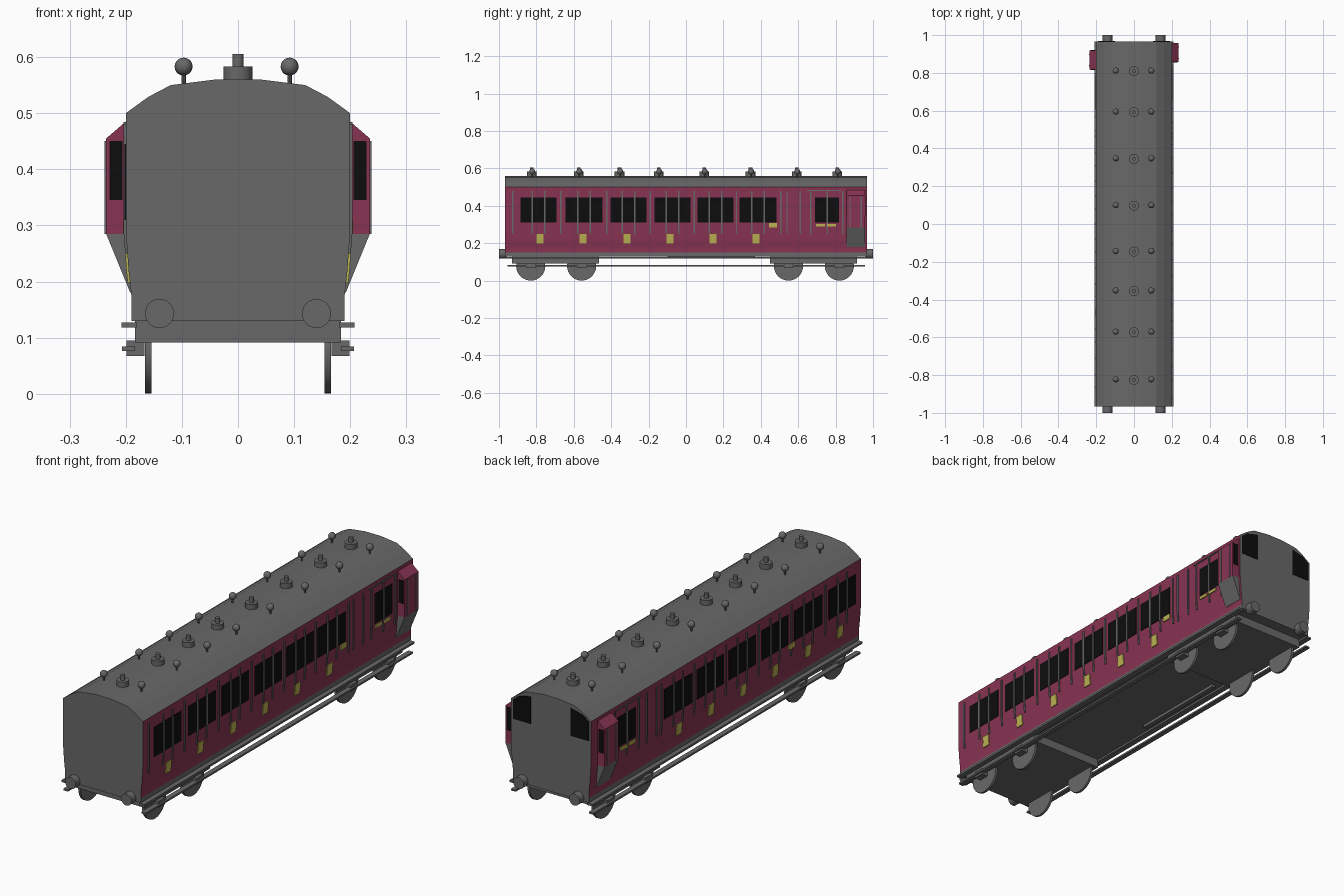
import bpy, bmesh, math
from mathutils import Matrix, Vector

if "Cube" in bpy.data.objects:
    bpy.data.objects.remove(bpy.data.objects["Cube"])


def material(name, rgb):
    m = bpy.data.materials.new(name)
    m.diffuse_color = (*rgb, 1)
    m.use_nodes = True
    m.node_tree.nodes["Principled BSDF"].inputs["Base Color"].default_value = m.diffuse_color
    return m


GREY = material("grey", (0.14, 0.14, 0.14))
MAROON = material("maroon", (0.25, 0.034, 0.086))
BLACK = material("black glass", (0.004, 0.004, 0.004))
YELLOW = material("brass yellow", (0.50, 0.45, 0.085))


def finish(name, bm, *mats, smooth=False):
    bmesh.ops.recalc_face_normals(bm, faces=bm.faces)
    me = bpy.data.meshes.new(name)
    bm.to_mesh(me)
    bm.free()
    for m in mats:
        me.materials.append(m)
    ob = bpy.data.objects.new(name, me)
    bpy.context.collection.objects.link(ob)
    if smooth:
        bpy.ops.object.select_all(action='DESELECT')
        ob.select_set(True)
        bpy.context.view_layer.objects.active = ob
        bpy.ops.object.shade_smooth_by_angle(angle=math.radians(35))
    return ob


def prism(bm, pts, y0, y1):
    """Extrude an x/z outline along y."""
    a = [bm.verts.new((x, y0, z)) for x, z in pts]
    b = [bm.verts.new((x, y1, z)) for x, z in pts]
    faces = [bm.faces.new(a), bm.faces.new(b[::-1])]
    n = len(pts)
    for i in range(n):
        j = (i + 1) % n
        faces.append(bm.faces.new((a[i], a[j], b[j], b[i])))
    return faces


def box(bm, x0, x1, y0, y1, z0, z1):
    prism(bm, [(x0, z0), (x1, z0), (x1, z1), (x0, z1)], y0, y1)


def cyl(bm, c, r, h, axis='Z', seg=24):
    rot = {'Z': Matrix(), 'X': Matrix.Rotation(math.pi / 2, 4, 'Y'),
           'Y': Matrix.Rotation(math.pi / 2, 4, 'X')}[axis]
    bmesh.ops.create_cone(bm, cap_ends=True, segments=seg, radius1=r, radius2=r,
                          depth=h, matrix=Matrix.Translation(c) @ rot)


# Half cross-section of the coach side, and the roof outline
SIDE = [(0.19, 0.13), (0.19, 0.15), (0.19, 0.175), (0.195, 0.22), (0.2, 0.29), (0.2, 0.5)]
ROOF = [(0.16, 0.529), (0.12, 0.55), (0.04, 0.56)]


def side_x(z):
    for (xa, za), (xb, zb) in zip(SIDE, SIDE[1:]):
        if za <= z <= zb:
            return xa + (xb - xa) * (z - za) / (zb - za)
    return 0.2


def plate(bm, s, y0, y1, z0, z1, t):
    """Thin plate that follows the curve of the coach side."""
    zs = [z0] + [z for _, z in SIDE if z0 < z < z1] + [z1]
    outer = [(s * (side_x(z) + t), z) for z in zs]
    inner = [(s * (side_x(z) - 0.002), z) for z in reversed(zs)]
    prism(bm, outer + inner, y0, y1)


# Body shell: maroon sides, grey roof, ends and floor
bm = bmesh.new()
half = SIDE + ROOF
prism(bm, half + [(-x, z) for x, z in reversed(half)], -0.967, 0.967)
bmesh.ops.recalc_face_normals(bm, faces=bm.faces)
for f in bm.faces:
    if abs(f.normal.x) > 0.9 and f.calc_center_median().z > 0.15:
        f.material_index = 1
finish("coach_body", bm, GREY, MAROON)

# Side details; the left side is the right side moved slightly forward
GROUPS = [(-0.888, -0.69), (-0.647, -0.444), (-0.406, -0.209),
          (-0.171, 0.027), (0.059, 0.257), (0.283, 0.487)]
SHIFT = {1: 0.0, -1: -0.043}
glass, bars, brass = bmesh.new(), bmesh.new(), bmesh.new()
for s, dy in SHIFT.items():
    dividers = [-0.925, 0.507, 0.54, 0.61, 0.668, 0.755, 0.838]
    for i, (a, b) in enumerate(GROUPS):
        w = (b - a) / 3
        dividers += [a + w, a + 2 * w]
        if i:
            dividers.append((a + GROUPS[i - 1][1]) / 2)
        for k in range(3):
            plate(glass, s, a + k * w + 0.002 + dy, a + (k + 1) * w - 0.002 + dy, 0.31, 0.445, 0.002)
    for a, b in ((0.69, 0.753), (0.757, 0.818)):
        plate(glass, s, a + dy, b + dy, 0.31, 0.445, 0.002)
    for y in dividers:
        if y + dy > -0.96:
            plate(bars, s, y - 0.004 + dy, y + 0.004 + dy, 0.25, 0.48, 0.004)
    # Cornice strip above the guard's door
    plate(bars, s, 0.65 + dy, 0.83 + dy, 0.479, 0.484, 0.004)
    # Lower brass plates and door handles
    for y in (-0.78, -0.55, -0.315, -0.086, 0.144, 0.374):
        plate(brass, s, y - 0.019 + dy, y + 0.019 + dy, 0.198, 0.25, 0.004)
    hy = 0.465 if s > 0 else -0.425
    plate(brass, s, hy - 0.022 + dy, hy + 0.022 + dy, 0.285, 0.308, 0.005)
    for y in (0.718, 0.778):
        plate(brass, s, y - 0.024 + dy, y + 0.024 + dy, 0.288, 0.302, 0.005)
    # End windows at the rear, tops following the roof
    prism(glass, [(s * 0.10, 0.41), (s * 0.19, 0.41), (s * 0.19, 0.498),
                  (s * 0.16, 0.52), (s * 0.10, 0.535)], 0.965, 0.969)
finish("window_panes", glass, BLACK)
finish("side_beading", bars, GREY)
finish("brass_plates", brass, YELLOW)

# Guard lookouts bulging from both sides, grey below and glazed at both ends
for s, y0, y1 in ((1, 0.857, 0.957), (-1, 0.818, 0.918)):
    name = "right" if s > 0 else "left"
    bm = bmesh.new()
    prism(bm, [(s * x, z) for x, z in ((0.185, 0.285), (0.235, 0.285), (0.235, 0.455),
                                       (0.2, 0.485), (0.185, 0.485))], y0, y1)
    finish(name + "_lookout", bm, MAROON)
    bm = bmesh.new()
    prism(bm, [(s * x, z) for x, z in ((0.185, 0.18), (0.192, 0.18), (0.235, 0.285),
                                       (0.185, 0.285))], y0, y1)
    for y in (y0 + 0.02, y1 - 0.02):
        box(bm, *sorted((s * 0.232, s * 0.238)), y - 0.003, y + 0.003, 0.285, 0.45)
    finish(name + "_lookout_base", bm, GREY)
    bm = bmesh.new()
    for y in (y0, y1):
        box(bm, *sorted((s * 0.206, s * 0.229)), y - 0.002, y + 0.002, 0.345, 0.45)
    finish(name + "_lookout_glass", bm, BLACK)

# Roof ventilators: central lamp tops with a ball vent on either side
bm = bmesh.new()
for y in (0.812, 0.595, 0.348, 0.10, -0.143, -0.352, -0.57, -0.822):
    cyl(bm, (0, y - 0.003, 0.569), 0.026, 0.028)
    cyl(bm, (0, y - 0.003, 0.593), 0.010, 0.025, seg=16)
    for x in (-0.097, 0.092):
        cyl(bm, (x, y, 0.561), 0.004, 0.03, seg=8)
        bmesh.ops.create_uvsphere(bm, u_segments=16, v_segments=10, radius=0.016,
                                  matrix=Matrix.Translation((x, y, 0.583)))
finish("roof_vents", bm, GREY, smooth=True)

# Buffers
bm = bmesh.new()
for x in (-0.14, 0.14):
    for e in (-1, 1):
        cyl(bm, (x, e * 0.98, 0.143), 0.026, 0.04, 'Y')
finish("buffers", bm, GREY, smooth=True)

# Bogie frames, axle boxes and wheels
frames, wheels = bmesh.new(), bmesh.new()
for y0, y1, axles in ((-0.93, -0.465, (-0.83, -0.558)), (0.45, 0.915, (0.548, 0.82))):
    box(frames, -0.184, 0.184, y0, y1, 0.091, 0.132)
    for y in axles:
        for s in (-1, 1):
            cyl(wheels, (s * 0.16, y, 0.078), 0.078, 0.011, 'X', 32)
            box(frames, *sorted((s * 0.167, s * 0.199)), y - 0.025, y + 0.025, 0.067, 0.095)
finish("bogie_frames", frames, GREY)
finish("wheels", wheels, GREY, smooth=True)

# Footboards along both sides, and underframe trusses
bm = bmesh.new()
for s in (-1, 1):
    box(bm, *sorted((s * 0.18, s * 0.208)), -0.967, 0.967, 0.118, 0.127)
    box(bm, *sorted((s * 0.184, s * 0.207)), -0.955, 0.957, 0.076, 0.084)
box(bm, -0.16, -0.14, -0.10, 0.37, 0.117, 0.132)
finish("footboards", bm, GREY)
